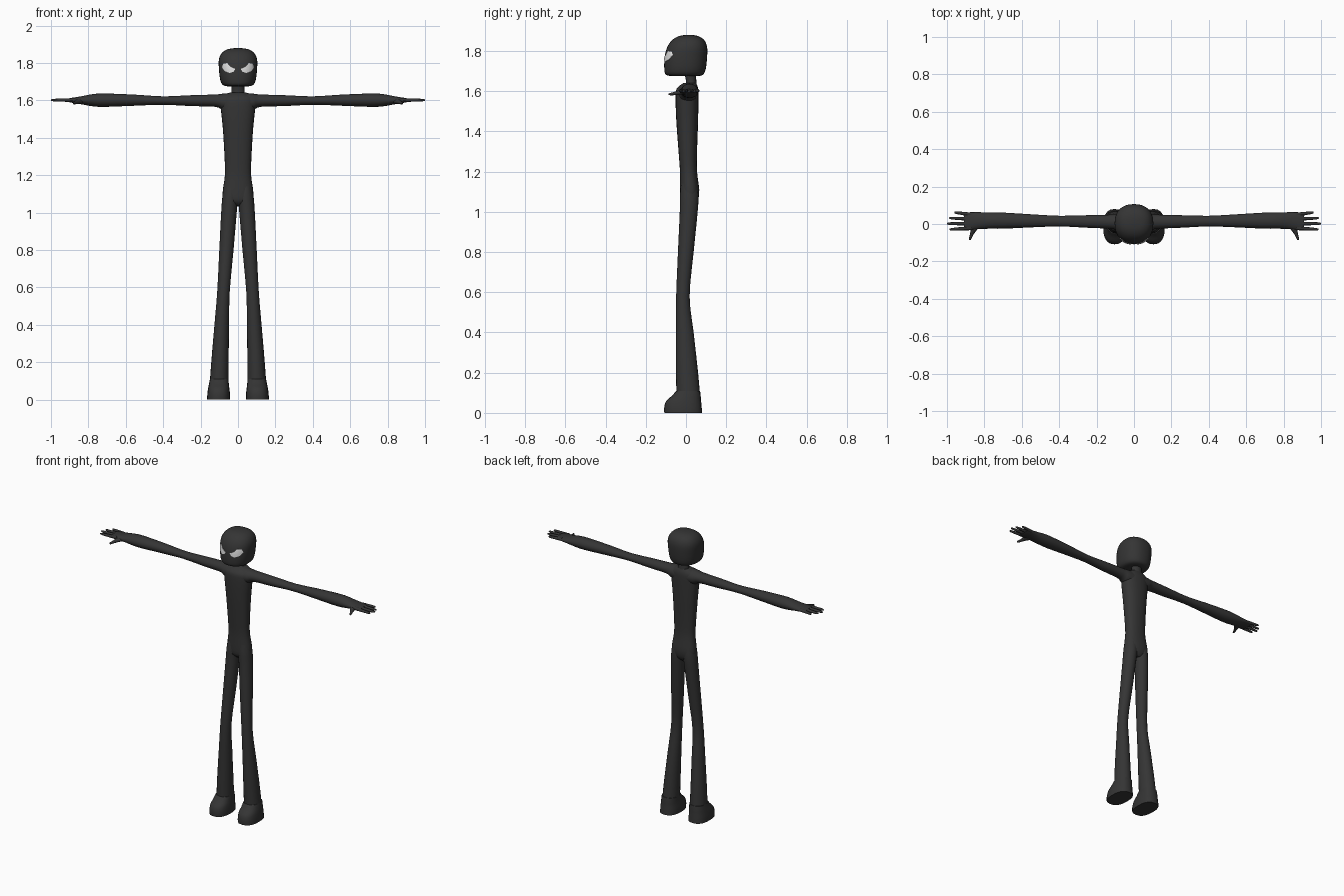
import bpy, bmesh, math
from mathutils import Vector
from mathutils.bvhtree import BVHTree

cube = bpy.data.objects.get("Cube")
if cube:
    bpy.data.objects.remove(cube, do_unlink=True)


def make_material(name, value):
    mat = bpy.data.materials.new(name)
    mat.use_nodes = True
    colour = (value, value, value, 1)
    mat.diffuse_color = colour
    mat.node_tree.nodes["Principled BSDF"].inputs["Base Color"].default_value = colour
    return mat


charcoal = make_material("charcoal", 0.035)
pale_grey = make_material("pale grey", 0.75)


def finish(name, bm, mat, mirror=False):
    bmesh.ops.recalc_face_normals(bm, faces=bm.faces[:])
    mesh = bpy.data.meshes.new(name)
    bm.to_mesh(mesh)
    obj = bpy.data.objects.new(name, mesh)
    bpy.context.collection.objects.link(obj)
    mesh.materials.append(mat)
    if mirror:
        mod = obj.modifiers.new("Mirror", "MIRROR")
        mod.use_mirror_merge = False
    bpy.ops.object.select_all(action="DESELECT")
    obj.select_set(True)
    bpy.context.view_layer.objects.active = obj
    bpy.ops.object.shade_smooth_by_angle(angle=math.radians(50))
    return obj


def smooth_rows(rows, steps):
    """Pass a soft curve through the section rows."""
    out = []
    for i in range(len(rows) - 1):
        quad = [rows[max(i - 1, 0)], rows[i], rows[i + 1], rows[min(i + 2, len(rows) - 1)]]
        for s in range(steps):
            t = s / steps
            out.append([b + t * ((c - a) / 2 + t * (a - 2.5 * b + 2 * c - d / 2
                        + t * (1.5 * (b - c) + (d - a) / 2)))
                        for a, b, c, d in zip(*quad)])
    return out + [list(rows[-1])]


def loft(name, axis, rows, mirror=False, sides=20, steps=3, power=2.0):
    """Each row: position on axis, then low and high limits on the other two axes."""
    bm = bmesh.new()
    others = [i for i in range(3) if i != axis]
    rings = []
    for t, u0, u1, v0, v1 in smooth_rows(rows, steps):
        ring = []
        for k in range(sides):
            a = math.tau * k / sides
            co = Vector()
            co[axis] = t
            for idx, lo, hi, w in ((others[0], u0, u1, math.cos(a)), (others[1], v0, v1, math.sin(a))):
                co[idx] = (lo + hi) / 2 + (hi - lo) / 2 * math.copysign(abs(w) ** (2 / power), w)
            ring.append(bm.verts.new(co))
        rings.append(ring)
    for low, high in zip(rings, rings[1:]):
        for k in range(sides):
            n = (k + 1) % sides
            bm.faces.new((low[k], low[n], high[n], high[k]))
    bm.faces.new(rings[0])
    bm.faces.new(rings[-1])
    return finish(name, bm, mat=charcoal, mirror=mirror)


# Head: rounded block, flat beneath and domed above
head = loft("head", 2, [
    (1.675, -.05, .05, -.07, .06), (1.682, -.08, .08, -.1, .085), (1.71, -.095, .095, -.108, .098),
    (1.77, -.102, .102, -.106, .105), (1.82, -.102, .102, -.093, .105), (1.855, -.085, .085, -.068, .09),
    (1.874, -.055, .055, -.035, .06), (1.88, -.015, .015, 0, .03)], sides=32, power=2.3)

# Neck and torso
loft("neck", 2, [(1.6, -.05, .05, -.02, .06), (1.64, -.035, .035, 0, .052),
                 (1.7, -.035, .035, -.01, .05)], sides=16)
loft("torso", 2, [
    (1.035, -.03, .03, 0, .045), (1.06, -.075, .075, -.025, .06), (1.11, -.082, .082, -.03, .066),
    (1.2, -.07, .07, -.03, .055), (1.3, -.072, .072, -.037, .055), (1.45, -.081, .081, -.048, .06),
    (1.57, -.093, .093, -.052, .062), (1.615, -.09, .09, -.045, .06), (1.642, -.045, .045, -.01, .05)],
    sides=24, power=2.3)

# Legs and feet
loft("leg", 2, [
    (.03, .05, .155, -.045, .075), (.2, .05, .143, -.05, .06), (.4, .048, .126, -.05, .038),
    (.58, .044, .111, -.049, .018), (.8, .024, .1, -.04, .038), (1, .007, .09, -.031, .058),
    (1.08, 0, .084, -.03, .062), (1.14, .005, .075, -.025, .056)], mirror=True)
loft("foot", 2, [
    (0, .043, .165, -.108, .08), (.03, .043, .164, -.108, .078), (.06, .046, .16, -.098, .075),
    (.085, .049, .155, -.07, .073), (.11, .051, .15, -.048, .07)], mirror=True, power=2.5)

# Arms, swelling at the forearm and narrowing into the palm
loft("arm", 0, [
    (.04, -.042, .058, 1.54, 1.64), (.085, -.036, .055, 1.55, 1.636), (.12, -.026, .05, 1.566, 1.632),
    (.25, -.02, .047, 1.57, 1.628), (.4, -.013, .044, 1.577, 1.622), (.55, -.018, .052, 1.572, 1.631),
    (.7, -.025, .061, 1.566, 1.637), (.77, -.025, .062, 1.568, 1.635), (.84, -.028, .063, 1.58, 1.622),
    (.89, -.034, .062, 1.588, 1.614), (.91, -.028, .055, 1.593, 1.61)], mirror=True)

# Fingers: base, tip reach and spread
for name, base, tip, reach in (("little_finger", .05, .062, .96), ("ring_finger", .027, .032, .988),
                               ("middle_finger", .002, .002, 1), ("index_finger", -.022, -.029, .986)):
    rows = []
    for f, r in ((0, .011), (.5, .009), (.9, .007), (1, .003)):
        y = base + (tip - base) * f
        rows.append((.87 + (reach - .87) * f, y - r, y + r, 1.602 - r, 1.602 + r))
    loft(name, 0, rows, mirror=True, sides=10, steps=2)
loft("thumb", 1, [
    (-.005, .81, .87, 1.583, 1.612), (-.03, .838, .873, 1.582, 1.606), (-.055, .857, .877, 1.58, 1.598),
    (-.078, .869, .883, 1.579, 1.592), (-.086, .874, .88, 1.582, 1.588)], mirror=True, sides=10, steps=2)

# Slanted eyes: thin plates wrapped over the face
face = bmesh.new()
face.from_mesh(head.data)
tree = BVHTree.FromBMesh(face)
outline = [(.014, 1.768), (.04, 1.78), (.058, 1.8), (.078, 1.797), (.086, 1.778),
           (.072, 1.757), (.045, 1.747), (.025, 1.753)]
eye = bmesh.new()
centre = eye.verts.new((.054, 0, 1.772))
rim = [eye.verts.new((x, 0, z)) for x, z in outline]
for a, b in zip(rim, rim[1:] + rim[:1]):
    eye.faces.new((centre, a, b))
bmesh.ops.subdivide_edges(eye, edges=eye.edges[:], cuts=3, use_grid_fill=True)
for v in eye.verts:
    hit = tree.ray_cast(Vector((v.co.x, -1, v.co.z)), Vector((0, 1, 0)))[0]
    v.co.y = hit.y - .003
skin = bmesh.ops.extrude_face_region(eye, geom=eye.faces[:])
for v in skin["geom"]:
    if isinstance(v, bmesh.types.BMVert):
        v.co.y += .006
finish("eye", eye, pale_grey, mirror=True)
face.free()
